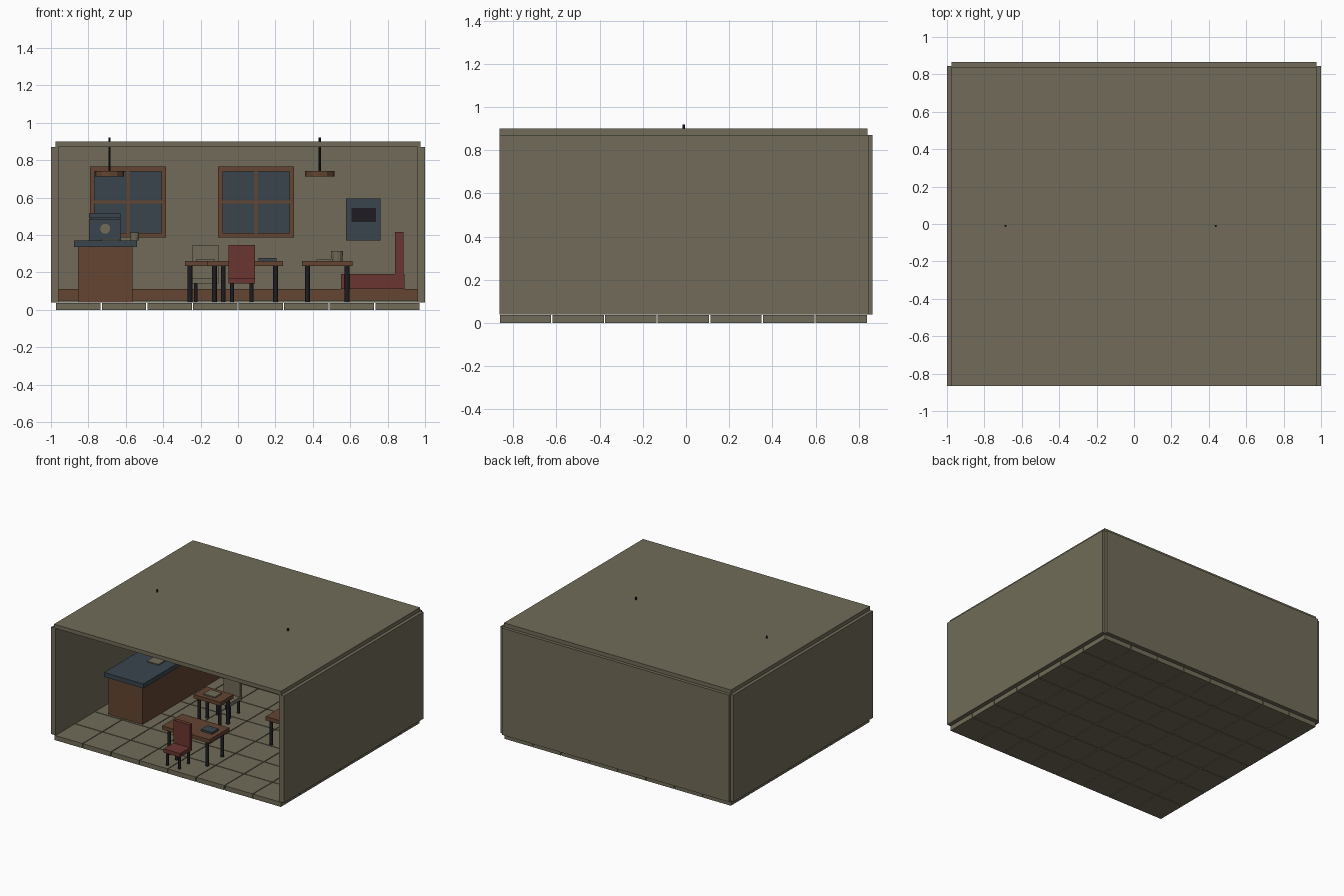
import bpy, bmesh, math

if "Cube" in bpy.data.objects:
    bpy.data.objects.remove(bpy.data.objects["Cube"])


def material(name, r, g, b):
    m = bpy.data.materials.new(name)
    m.diffuse_color = (r, g, b, 1)
    m.use_nodes = True
    m.node_tree.nodes["Principled BSDF"].inputs["Base Color"].default_value = m.diffuse_color
    return m


BEIGE = material("warm beige", 0.165, 0.148, 0.098)
WOOD = material("brown wood", 0.125, 0.060, 0.031)
SLATE = material("slate blue", 0.042, 0.060, 0.074)
RED = material("dull red", 0.145, 0.037, 0.031)
DARK = material("near black", 0.013, 0.012, 0.016)


def finish(name, bm, mat):
    me = bpy.data.meshes.new(name)
    bm.to_mesh(me)
    bm.free()
    me.materials.append(mat)
    ob = bpy.data.objects.new(name, me)
    bpy.context.collection.objects.link(ob)
    return ob


def add_box(bm, x0, x1, y0, y1, z0, z1):
    vs = bmesh.ops.create_cube(bm, size=1)["verts"]
    for v in vs:
        v.co.x = x1 if v.co.x > 0 else x0
        v.co.y = y1 if v.co.y > 0 else y0
        v.co.z = z1 if v.co.z > 0 else z0


def box(name, mat, *b):
    bm = bmesh.new()
    add_box(bm, *b)
    return finish(name, bm, mat)


def cylinder(name, mat, x, y, z0, z1, r, sides=12, top=None):
    bm = bmesh.new()
    bmesh.ops.create_cone(bm, cap_ends=True, segments=sides, radius1=r,
                          radius2=r if top is None else top, depth=z1 - z0)
    bmesh.ops.translate(bm, verts=bm.verts, vec=(x, y, (z0 + z1) / 2))
    return finish(name, bm, mat)


# Tiled floor, 8 by 7, with narrow open joints
bm = bmesh.new()
P = 0.2437
for i in range(8):
    for j in range(7):
        x, y = -0.975 + i * P, -0.865 + j * P
        add_box(bm, x + 0.003, x + P - 0.003, y + 0.003, y + P - 0.003, 0, 0.036)
finish("floor_tiles", bm, BEIGE)

# Shell of the room, open at the front
for s, n in ((-1, "left_wall"), (1, "right_wall")):
    box(n, BEIGE, *sorted((s * 0.96, s)), -0.865, 0.845, 0.04, 0.87)
box("back_wall", BEIGE, -0.975, 0.975, 0.82, 0.865, 0.04, 0.87)
box("ceiling", BEIGE, -0.975, 0.975, -0.865, 0.84, 0.87, 0.90)
box("baseboard", WOOD, -0.96, 0.96, 0.808, 0.82, 0.05, 0.11)


# Windows with a four-pane grid
def window(x):
    zc, hw, hz, t = 0.575, 0.203, 0.19, 0.025
    box("window_glass", SLATE, x - hw + t, x + hw - t, 0.812, 0.82, zc - hz + t, zc + hz - t)
    bm = bmesh.new()
    for s in (-1, 1):
        add_box(bm, *sorted((x + s * hw, x + s * (hw - t))), 0.80, 0.82, zc - hz, zc + hz)
        add_box(bm, x - hw + t, x + hw - t, 0.80, 0.82,
                *sorted((zc + s * hz, zc + s * (hz - t))))
    add_box(bm, x - 0.008, x + 0.008, 0.805, 0.815, zc - hz + t, zc + hz - t)
    add_box(bm, x - hw + t, x + hw - t, 0.805, 0.815, zc - 0.008, zc + 0.008)
    finish("window_frame", bm, WOOD)


for x in (-0.588, 0.097):
    window(x)

# Wall board
box("wall_board", SLATE, 0.578, 0.762, 0.80, 0.82, 0.37, 0.595)
box("wall_board_panel", DARK, 0.608, 0.737, 0.794, 0.80, 0.47, 0.545)

# Service counter
box("counter_body", WOOD, -0.855, -0.563, -0.365, 0.60, 0.04, 0.335)
box("counter_top", SLATE, -0.877, -0.54, -0.39, 0.625, 0.335, 0.37)
box("counter_tray", BEIGE, -0.73, -0.63, -0.075, 0.02, 0.37, 0.378)
box("machine_body", SLATE, -0.797, -0.625, 0.14, 0.36, 0.37, 0.485)
box("machine_cap", SLATE, -0.797, -0.625, 0.15, 0.35, 0.49, 0.515)
box("machine_neck", SLATE, -0.785, -0.637, 0.16, 0.34, 0.485, 0.49)
dial = cylinder("machine_dial", BEIGE, 0, 0, -0.004, 0.004, 0.027, 16)
dial.rotation_euler = (math.pi / 2, 0, 0)
dial.location = (-0.71, 0.136, 0.433)
cylinder("counter_cup", BEIGE, -0.553, 0.40, 0.37, 0.412, 0.022, 12, 0.025)


# Tables with round legs
def table(x0, x1, y0, y1, inset):
    box("table_top", WOOD, x0, x1, y0, y1, 0.233, 0.262)
    for x in (x0 + inset, x1 - inset):
        for y in (y0 + 0.03, y1 - 0.03):
            cylinder("table_leg", DARK, x, y, 0.04, 0.233, 0.013)


table(-0.165, 0.24, -0.695, -0.45, 0.039)
table(-0.283, -0.053, -0.14, 0.02, 0.026)
table(0.342, 0.612, -0.15, 0.095, 0.029)

# Objects on the tables
box("dark_book", SLATE, 0.11, 0.205, -0.61, -0.53, 0.262, 0.276)
box("pale_book", BEIGE, -0.222, -0.125, -0.105, -0.02, 0.262, 0.271)
box("small_book", BEIGE, 0.42, 0.497, -0.07, 0.01, 0.262, 0.27)
cylinder("table_cup", BEIGE, 0.53, -0.02, 0.262, 0.315, 0.028, 12, 0.032)


# Chairs, back on the far side
def chair(x, y0, mat):
    box("chair_seat", mat, x - 0.07, x + 0.07, y0, y0 + 0.15, 0.14, 0.17)
    box("chair_back", mat, x - 0.07, x + 0.07, y0 + 0.12, y0 + 0.15, 0.17, 0.347)
    for dx in (-0.052, 0.052):
        for dy in (0.02, 0.13):
            cylinder("chair_leg", DARK, x + dx, y0 + dy, 0.04, 0.14, 0.01)


chair(0.02, -0.84, RED)
chair(-0.174, 0.05, BEIGE)

# Bench by the right wall
box("bench_seat", RED, 0.55, 0.89, -0.10, 0.50, 0.11, 0.19)
box("bench_back", RED, 0.84, 0.885, -0.10, 0.50, 0.19, 0.415)

# Hanging lamps
for x in (-0.687, 0.437):
    cylinder("lamp_shade", WOOD, x, -0.01, 0.712, 0.743, 0.078, 12)
    cylinder("lamp_cord", DARK, x, -0.01, 0.743, 0.92, 0.006, 8)
